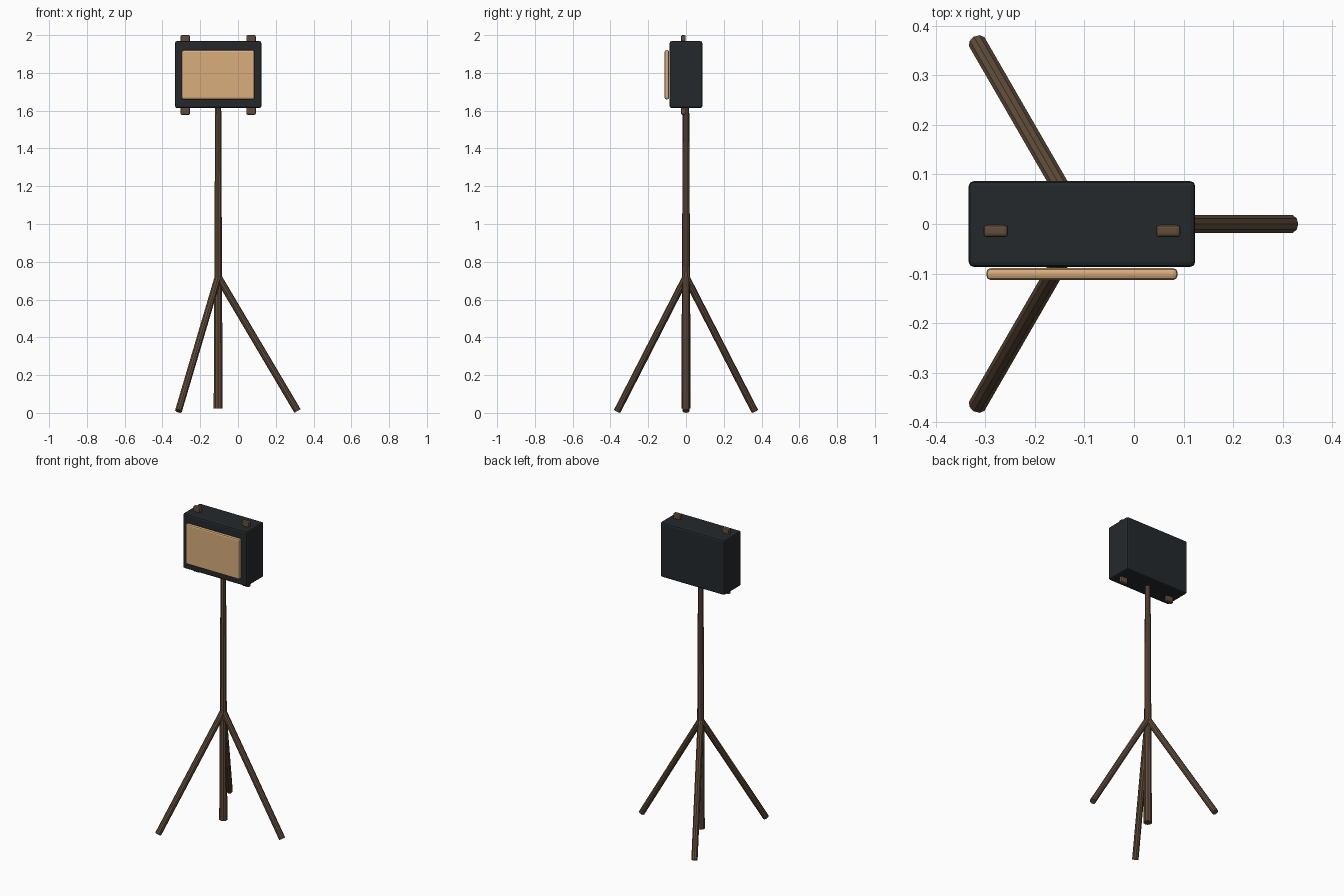
import bpy
import math
from mathutils import Vector

if "Cube" in bpy.data.objects:
    bpy.data.objects.remove(bpy.data.objects["Cube"])

CX = -0.105          # axis of the pole and box
SIDES = 10


def material(name, rgb):
    m = bpy.data.materials.new(name)
    m.diffuse_color = (*rgb, 1)
    m.use_nodes = True
    m.node_tree.nodes["Principled BSDF"].inputs["Base Color"].default_value = m.diffuse_color
    return m


wood = material("brown", (0.12, 0.075, 0.043))
dark = material("charcoal", (0.018, 0.022, 0.025))
tan = material("tan", (0.69, 0.42, 0.20))


def box(name, centre, size, bevel, mat):
    bpy.ops.mesh.primitive_cube_add(size=1, location=centre)
    ob = bpy.context.object
    ob.name = name
    ob.scale = size
    bpy.ops.object.transform_apply(location=False, rotation=False, scale=True)
    mod = ob.modifiers.new("soft_edges", 'BEVEL')
    mod.width = bevel
    mod.segments = 2
    ob.data.materials.append(mat)
    return ob


def rod(name, start, end, r1, r2, mat):
    a, b = Vector(start), Vector(end)
    d = b - a
    bpy.ops.mesh.primitive_cone_add(vertices=SIDES, radius1=r1, radius2=r2,
                                    depth=d.length, location=(a + b) / 2)
    ob = bpy.context.object
    ob.name = name
    ob.rotation_euler = d.to_track_quat('Z', 'Y').to_euler()
    ob.data.materials.append(mat)
    return ob


# Tapered centre pole
rod("pole", (CX, 0, 0.022), (CX, 0, 1.63), 0.025, 0.017, wood)

# Three splayed legs
for i in range(3):
    a = math.radians(120 * i)
    foot = (CX + 0.42 * math.cos(a), 0.42 * math.sin(a), 0.01)
    rod(f"leg_{i + 1}", foot, (CX, 0, 0.72), 0.019, 0.019, wood)

# Lamp housing and glowing front panel
box("housing", (CX, 0, 1.791), (0.457, 0.173, 0.354), 0.01, dark)
box("front_panel", (CX, -0.101, 1.79), (0.386, 0.024, 0.26), 0.009, tan)

# Vertical bars poking out above and below the housing
for side, name in ((-1, "left_bar"), (1, "right_bar")):
    box(name, (CX + side * 0.174, -0.014, 1.789), (0.05, 0.025, 0.422), 0.007, wood)
